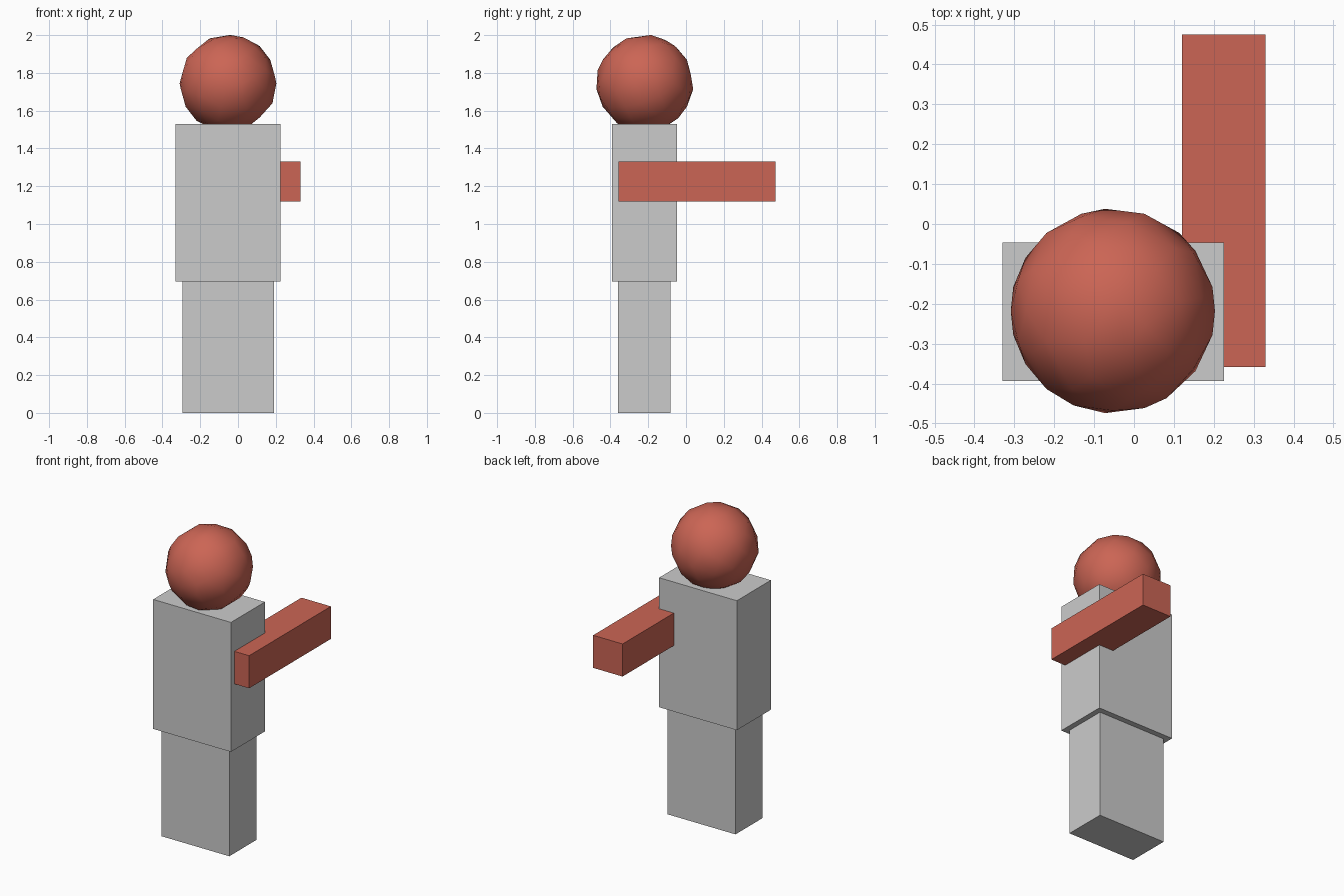
import bpy
from mathutils import Vector

if "Cube" in bpy.data.objects:
    bpy.data.objects.remove(bpy.data.objects["Cube"])

red = bpy.data.materials.new("red")
red.diffuse_color = (0.60, 0.13, 0.09, 1)
red.use_nodes = True
red.node_tree.nodes["Principled BSDF"].inputs["Base Color"].default_value = red.diffuse_color


def box(name, lo, hi, mat=None):
    """Axis-aligned block between two corners."""
    lo, hi = Vector(lo), Vector(hi)
    bpy.ops.mesh.primitive_cube_add(size=1, location=(lo + hi) / 2)
    ob = bpy.context.object
    ob.name = name
    ob.scale = hi - lo
    bpy.ops.object.transform_apply(location=False, rotation=False, scale=True)
    if mat:
        ob.data.materials.append(mat)
    return ob


# Body blocks
box("legs", (-0.295, -0.36, 0), (0.19, -0.083, 0.695))
box("torso", (-0.33, -0.393, 0.695), (0.225, -0.047, 1.53))

# Arm reaching backwards, partly sunk into the torso side
box("arm", (0.12, -0.358, 1.12), (0.33, 0.475, 1.33), red)

# Faceted, irregular low-poly head, its base resting in the torso top
bpy.ops.mesh.primitive_ico_sphere_add(subdivisions=3, radius=0.256,
                                      location=(-0.053, -0.218, 1.745))
head = bpy.context.object
head.name = "head"
head.data.materials.append(red)
dec = head.modifiers.new("reduce", 'DECIMATE')
dec.ratio = 0.5
bpy.ops.object.modifier_apply(modifier=dec.name)
bpy.ops.object.shade_smooth_by_angle()
